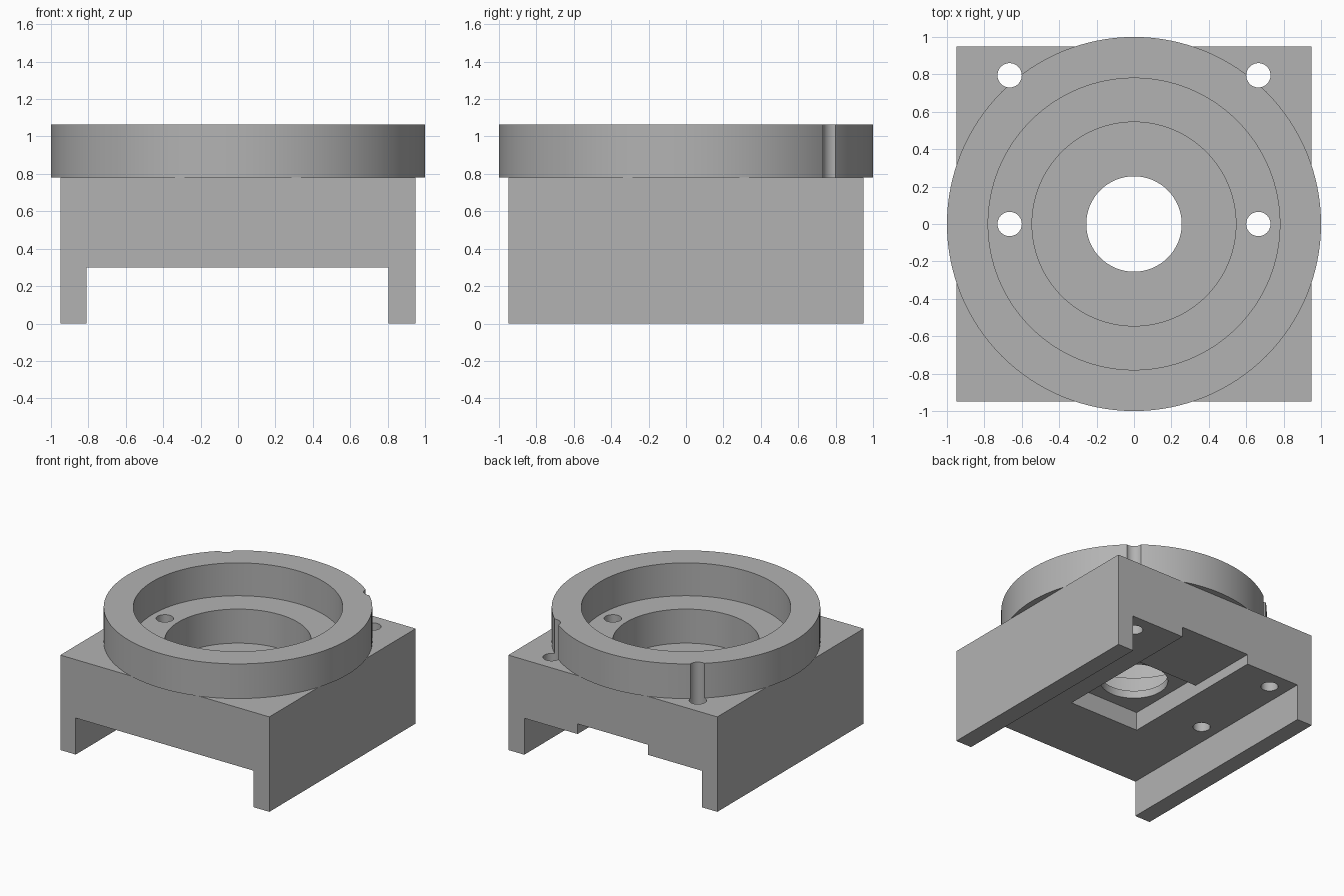
import bpy
import bmesh
from mathutils import Matrix, Vector

cube = bpy.data.objects.get("Cube")
if cube:
    bpy.data.objects.remove(cube, do_unlink=True)

# Single metal colour
metal = bpy.data.materials.new("machined_grey")
metal.use_nodes = True
GREY = (0.45, 0.45, 0.45, 1.0)
metal.diffuse_color = GREY
for node in metal.node_tree.nodes:
    if node.type == 'BSDF_PRINCIPLED':
        node.inputs["Base Color"].default_value = GREY


def finish(bm, name):
    mesh = bpy.data.meshes.new(name)
    bm.to_mesh(mesh)
    bm.free()
    mesh.materials.append(metal)
    obj = bpy.data.objects.new(name, mesh)
    bpy.context.scene.collection.objects.link(obj)
    return obj


def box(name, low, high):
    low, high = Vector(low), Vector(high)
    bm = bmesh.new()
    place = Matrix.Translation((low + high) / 2) @ Matrix.Diagonal((*(high - low), 1))
    bmesh.ops.create_cube(bm, size=1, matrix=place)
    return finish(bm, name)


def cylinder(name, radius, bottom, top, x=0, y=0, sides=128):
    bm = bmesh.new()
    bmesh.ops.create_cone(bm, cap_ends=True, segments=sides, radius1=radius,
                          radius2=radius, depth=top - bottom,
                          matrix=Matrix.Translation((x, y, (bottom + top) / 2)))
    return finish(bm, name)


def combine(target, tool, operation='DIFFERENCE'):
    tool.hide_render = True
    mod = target.modifiers.new(tool.name, 'BOOLEAN')
    mod.operation = operation
    mod.solver = 'EXACT'
    mod.object = tool
    bpy.context.view_layer.objects.active = target
    bpy.ops.object.modifier_apply(modifier=mod.name)
    bpy.data.objects.remove(tool, do_unlink=True)


HALF = 0.95        # half width of the block
DECK = 0.78        # top of the block
CEILING = 0.30     # roof of the underside channel
RIM = 1.065        # top of the collar

# Block with a round collar on top
housing = box("bearing_housing", (-HALF, -HALF, 0), (HALF, HALF, DECK))
combine(housing, cylinder("collar", 1.0, DECK, RIM), 'UNION')

# Stepped bore from above: wide recess, inner pocket, through hole
combine(housing, cylinder("wide_recess", 0.78, 0.795, 1.3))
combine(housing, cylinder("inner_pocket", 0.545, 0.515, 1.2))
combine(housing, cylinder("centre_hole", 0.255, 0.1, 1.1, sides=96))

# Underside: channel between the two legs, slot from the back, square pocket
combine(housing, box("channel", (-0.81, -1.2, -0.2), (0.805, 1.2, CEILING)))
combine(housing, box("back_slot", (-0.32, 0.0, 0.1), (0.32, 1.2, 0.383)))
combine(housing, box("square_pocket", (-0.32, -0.35, 0.1), (0.32, 0.34, 0.452)))

# Four bolt holes; the back pair also notch the collar
for x in (-0.665, 0.665):
    for y in (0.0, 0.795):
        combine(housing, cylinder("bolt_hole", 0.065, 0.1, 1.4, x, y, 48))

# Smooth round walls, crisp edges
bpy.ops.object.select_all(action='DESELECT')
housing.select_set(True)
bpy.context.view_layer.objects.active = housing
bpy.ops.object.shade_smooth_by_angle(angle=0.5)
